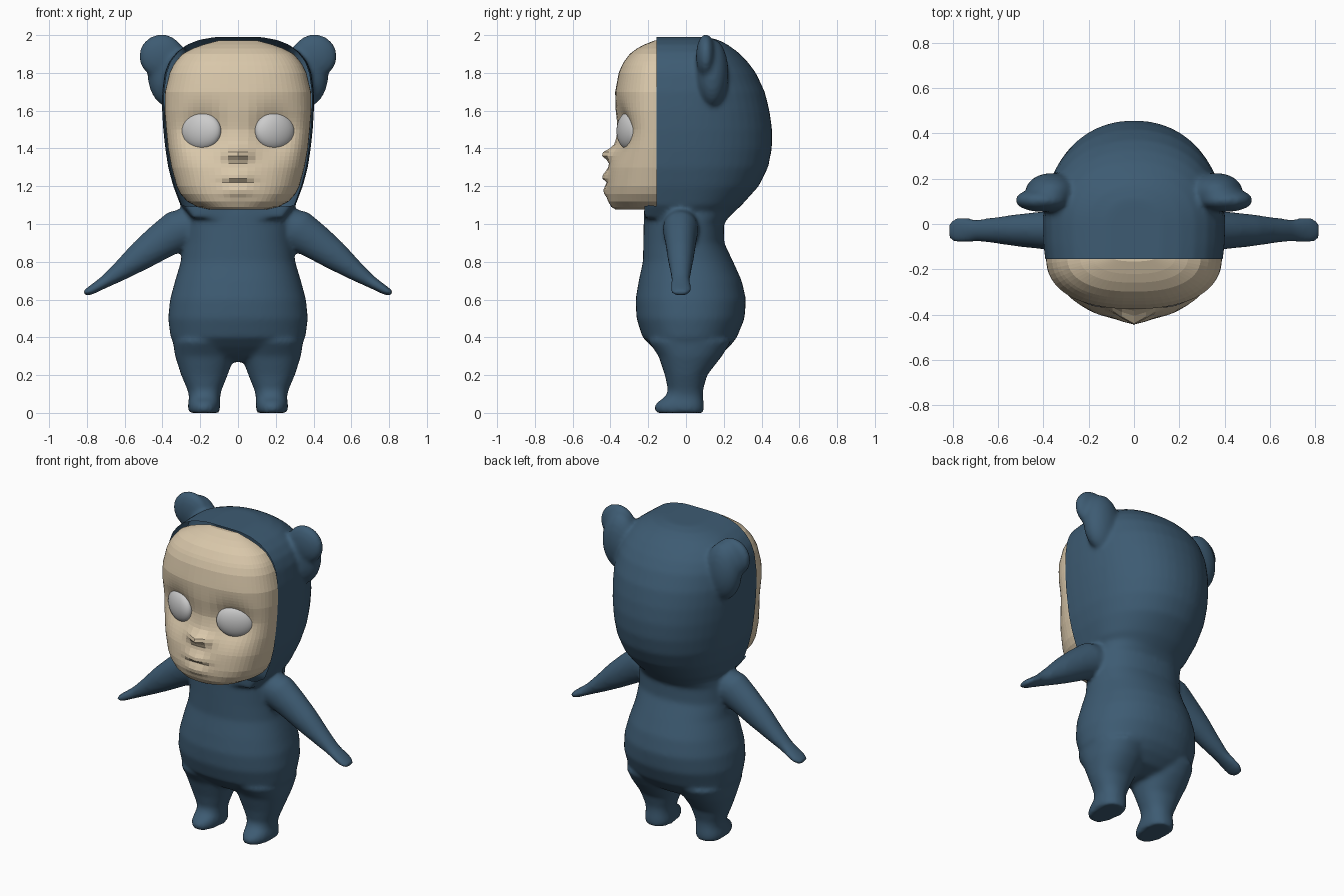
import bpy, bmesh, math
from mathutils import Vector

if "Cube" in bpy.data.objects:
    bpy.data.objects.remove(bpy.data.objects["Cube"])

def material(name, rgb):
    m = bpy.data.materials.new(name)
    m.diffuse_color = (*rgb, 1)
    m.use_nodes = True
    m.node_tree.nodes["Principled BSDF"].inputs["Base Color"].default_value = m.diffuse_color
    return m

BLUE = material("suit blue", (0.047, 0.105, 0.17))
SKIN = material("skin beige", (0.69, 0.57, 0.40))
GREY = material("eye grey", (0.60, 0.60, 0.60))

def add_object(name, bm, mat, smooth=True):
    bmesh.ops.recalc_face_normals(bm, faces=bm.faces)
    me = bpy.data.meshes.new(name)
    bm.to_mesh(me)
    bm.free()
    for p in me.polygons:
        p.use_smooth = smooth
    me.materials.append(mat)
    ob = bpy.data.objects.new(name, me)
    bpy.context.collection.objects.link(ob)
    return ob

def spow(v, e):
    return math.copysign(abs(v) ** e, v)

def skin_rings(bm, rings):
    """Bridge equal rings of points into a closed skin."""
    vs = [[bm.verts.new(p) for p in r] for r in rings]
    n = len(vs[0])
    faces = []
    for a, b in zip(vs, vs[1:]):
        for i in range(n):
            j = (i + 1) % n
            faces.append(bm.faces.new((a[i], a[j], b[j], b[i])))
    faces += [bm.faces.new(vs[0]), bm.faces.new(vs[-1])]
    bmesh.ops.recalc_face_normals(bm, faces=faces)

def level_ring(z, cx, rx, front, back, n=2.2, clamp=-9, count=48):
    pts = []
    for i in range(count):
        t = 2 * math.pi * i / count
        c, s = spow(math.cos(t), 2 / n), spow(math.sin(t), 2 / n)
        pts.append(Vector((cx + rx * c, max(clamp, s * (back if s > 0 else front)), z)))
    return pts

def ellipsoid(bm, loc, radii):
    made = bmesh.ops.create_uvsphere(bm, u_segments=32, v_segments=20, radius=1)["verts"]
    for v in made:
        v.co = Vector(loc) + Vector((v.co.x * radii[0], v.co.y * radii[1], v.co.z * radii[2]))

bm = bmesh.new()
# torso: height, half width, front, back
torso = [(.27, .10, .06, .08), (.30, .23, .12, .17), (.35, .33, .18, .23), (.4, .357, .23, .27),
         (.5, .37, .262, .31), (.6, .36, .267, .318), (.7, .333, .25, .295), (.8, .303, .228, .25),
         (.9, .292, .226, .202), (1.0, .29, .224, .20), (1.06, .28, .224, .245), (1.12, .26, .2, .25)]
skin_rings(bm, [level_ring(z, 0, w, f, b) for z, w, f, b in torso])
# hood: height, half width, back
hood = [(1.03, .25, .22), (1.1, .305, .295), (1.2, .343, .385), (1.3, .37, .435), (1.4, .385, .455),
        (1.5, .396, .456), (1.6, .402, .442), (1.7, .402, .417), (1.8, .388, .37), (1.86, .365, .325),
        (1.91, .325, .275), (1.95, .27, .22), (1.975, .205, .17), (1.99, .12, .11)]
skin_rings(bm, [level_ring(z, 0, w, .6, b, 2.15, -.22) for z, w, b in hood])

# legs: height, centre, half width, front, back
legs = [(0, .18, .08, .16, .093), (.03, .18, .086, .17, .096), (.055, .179, .084, .155, .094),
        (.085, .177, .082, .11, .09), (.12, .177, .09, .095, .09), (.2, .178, .123, .112, .112),
        (.3, .176, .157, .145, .19), (.38, .18, .165, .20, .24)]
# arms: x, z, thickness, half depth
arms = [(.24, 1.0, .10, .09), (.31, .97, .112, .095), (.405, .91, .097, .083), (.51, .835, .08, .072),
        (.61, .76, .056, .058), (.69, .703, .037, .049), (.735, .675, .029, .056),
        (.78, .648, .024, .058), (.815, .63, .016, .04)]
for side in (1, -1):
    skin_rings(bm, [level_ring(z, side * c, w, f, b) for z, c, w, f, b in legs])
    rings = []
    for x, z, th, dep in arms:
        ring = []
        for i in range(24):
            t = math.tau * i / 24
            u = th * math.cos(t)
            ring.append(Vector((side * (x + u * .57), -.028 + dep * math.sin(t), z + u * .82)))
        rings.append(ring)
    skin_rings(bm, rings)
    # ears: round tip and a thicker root
    ellipsoid(bm, (side * .405, .105, 1.888), (.12, .052, .117))
    ellipsoid(bm, (side * .365, .14, 1.80), (.115, .085, .18))

# fuse the suit into one soft skin
rough = add_object("suit_rough", bm, BLUE)
rm = rough.modifiers.new("fuse", 'REMESH')
rm.mode = 'VOXEL'
rm.voxel_size = .0125
sm = rough.modifiers.new("soften", 'SMOOTH')
sm.factor, sm.iterations = .5, 10
dg = bpy.context.evaluated_depsgraph_get()
fused = bpy.data.meshes.new_from_object(rough.evaluated_get(dg))
bpy.data.objects.remove(rough)

# open the hood in front for the face
bm = bmesh.new()
bm.from_mesh(fused)
CUT = -.155
bmesh.ops.bisect_plane(bm, geom=bm.verts[:] + bm.edges[:] + bm.faces[:], dist=1e-5,
                       plane_co=(0, CUT, 0), plane_no=(0, 1, 0))
gone = [f for f in bm.faces if f.calc_center_median().y < CUT and f.calc_center_median().z > 1.1]
bmesh.ops.delete(bm, geom=gone, context='FACES')
add_object("bear_suit", bm, BLUE)

# face: height, half width, front
face = [(1.078, .16, .375), (1.09, .215, .395), (1.12, .27, .412), (1.16, .305, .42), (1.2, .325, .42),
        (1.3, .352, .408), (1.4, .37, .386), (1.5, .38, .37), (1.6, .388, .375), (1.7, .386, .375),
        (1.8, .362, .356), (1.85, .338, .335), (1.9, .295, .298), (1.94, .22, .245), (1.972, .10, .165)]
# relief: x, z, x spread, z spread, height
relief = [(0, 1.37, .045, .022, .058), (0, 1.25, .05, .025, .03), (0, 1.175, .05, .02, .018),
          (0, 1.215, .045, .008, -.018), (.2, 1.49, .085, .08, -.065), (-.2, 1.49, .085, .08, -.065)]

def sample(z):
    for a, b in zip(face, face[1:]):
        if z <= b[0] + 1e-6:
            t = (z - a[0]) / (b[0] - a[0])
            return a[1] + t * (b[1] - a[1]), a[2] + t * (b[2] - a[2])

bm = bmesh.new()
heights = [1.078, 1.09, 1.105] + [1.12 + .02 * i for i in range(40)] + [1.93, 1.95, 1.972]
rings, BACK, COLS = [], -.14, 32
for z in heights:
    w, f = sample(z)
    ring = []
    for i in range(COLS + 1):
        t = math.pi * i / COLS
        x = w * spow(math.cos(t), 2 / 2.4)
        s = max(0, math.sin(t)) ** (2 / 2.4)
        y = BACK - (f + BACK) * s
        for rx, rz, sx, sz, h in relief:
            y -= s * h * math.exp(-((x - rx) / sx) ** 2 / 2 - ((z - rz) / sz) ** 2 / 2)
        ring.append(Vector((x, y, z)))
    rings.append(ring)
skin_rings(bm, rings)
add_object("face", bm, SKIN, smooth=False)

# eyes: flattened balls turned outwards
for side, name in ((1, "eye_left"), (-1, "eye_right")):
    bm = bmesh.new()
    ellipsoid(bm, (0, 0, 0), (.113, .05, .099))
    eye = add_object(name, bm, GREY)
    eye.location = (side * .195, -.303, 1.493)
    eye.rotation_euler.z = side * math.radians(24)
